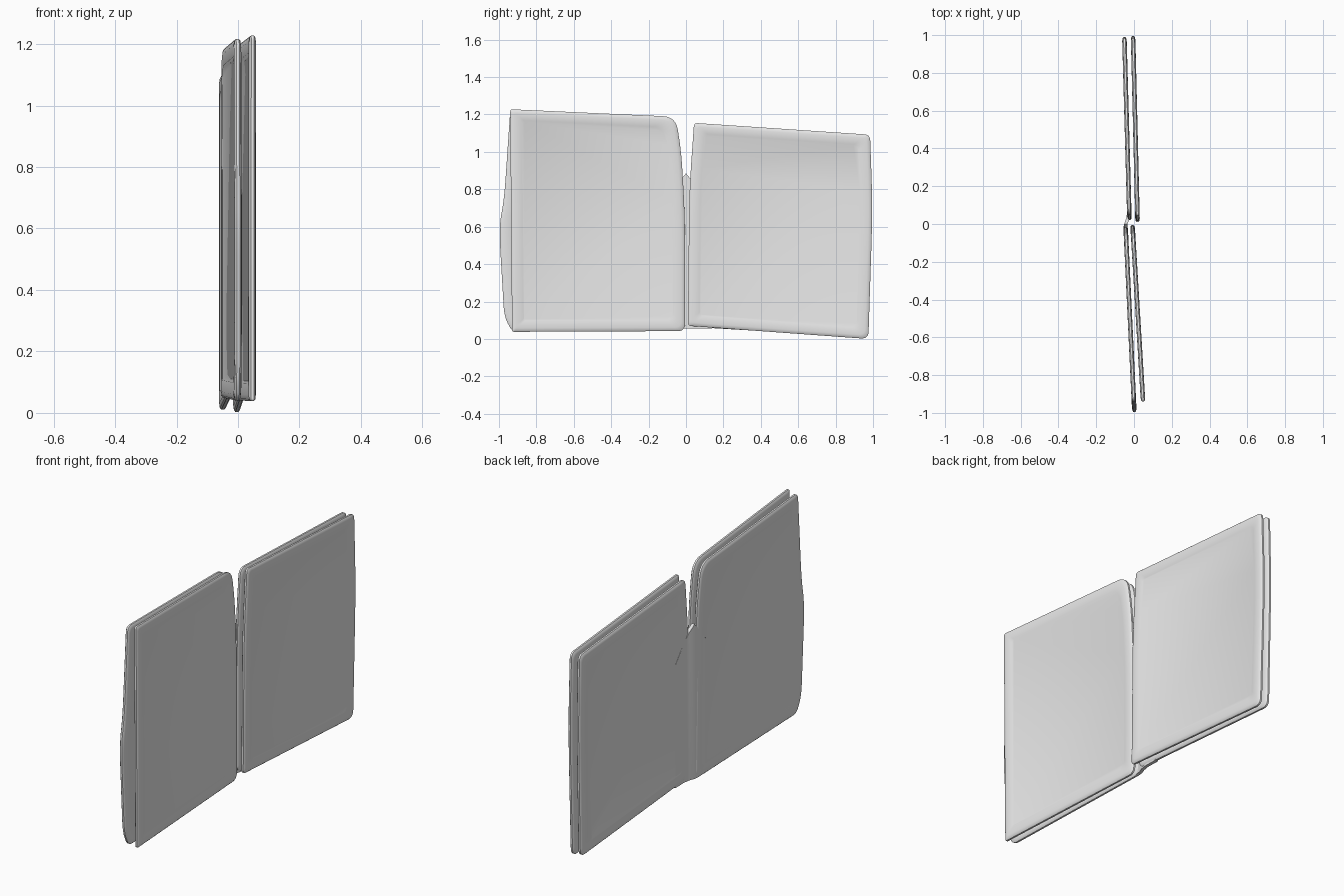
import bpy, bmesh
from mathutils import Vector

cube = bpy.data.objects.get("Cube")
if cube:
    bpy.data.objects.remove(cube, do_unlink=True)

grey = bpy.data.materials.new("light grey")
grey.use_nodes = True
grey.diffuse_color = (0.8, 0.8, 0.8, 1)
grey.node_tree.nodes["Principled BSDF"].inputs["Base Color"].default_value = (0.8, 0.8, 0.8, 1)


def finish(name, bm):
    bmesh.ops.recalc_face_normals(bm, faces=bm.faces)
    mesh = bpy.data.meshes.new(name)
    bm.to_mesh(mesh)
    bm.free()
    mesh.materials.append(grey)
    obj = bpy.data.objects.new(name, mesh)
    bpy.context.collection.objects.link(obj)
    bpy.ops.object.select_all(action="DESELECT")
    obj.select_set(True)
    bpy.context.view_layer.objects.active = obj
    bpy.ops.object.shade_smooth_by_angle(angle=0.6)


def rounded(corners, steps=6):
    """Round each (y, z, radius) corner with a short curve."""
    out = []
    for i, (y, z, r) in enumerate(corners):
        p = Vector((y, z))
        a = Vector(corners[i - 1][:2]) - p
        b = Vector(corners[(i + 1) % len(corners)][:2]) - p
        a = p + a.normalized() * min(r, a.length * 0.45)
        b = p + b.normalized() * min(r, b.length * 0.45)
        for k in range(steps + 1):
            t = k / steps
            out.append(a * (1 - t) ** 2 + p * 2 * t * (1 - t) + b * t * t)
    return out


def panel(name, corners, x_front, x_back, thick=0.024):
    """Thin padded sheet with a soft rim and a shallow inset on both faces."""
    pts = rounded(corners)
    ys, zs = [p.x for p in pts], [p.y for p in pts]
    y0, y1, z0, z1 = min(ys), max(ys), min(zs), max(zs)
    h = thick / 2
    # (inset from the edge, offset from the middle of the sheet)
    half = [(0.0, 0.4), (0.006, 0.8), (0.02, 1.0), (0.058, 0.9), (0.064, 0.72)]
    section = [(d, -s) for d, s in reversed(half)] + half
    bm = bmesh.new()
    rings = []
    for d, s in section:
        ring = []
        for p in pts:
            y = (y0 + y1) / 2 + (p.x - (y0 + y1) / 2) * (1 - 2 * d / (y1 - y0))
            z = (z0 + z1) / 2 + (p.y - (z0 + z1) / 2) * (1 - 2 * d / (z1 - z0))
            x = x_front + (x_back - x_front) * (y - y0) / (y1 - y0)
            ring.append(bm.verts.new((x + s * h, y, z)))
        rings.append(ring)
    n = len(pts)
    for a, b in zip(rings, rings[1:]):
        for i in range(n):
            j = (i + 1) % n
            bm.faces.new((a[i], a[j], b[j], b[i]))
    bm.faces.new(rings[0])
    bm.faces.new(rings[-1])
    finish(name, bm)


# Front pair of sheets
panel("front_inner_panel",
      [(-0.93, 0.038, 0.01), (-0.005, 0.042, 0.04), (-0.005, 0.65, 0.2),
       (-0.025, 1.0, 0.1), (-0.055, 1.188, 0.07), (-0.94, 1.228, 0.015)],
      0.048, -0.008)
panel("front_outer_panel",
      [(-0.93, 0.04, 0.03), (-0.972, 0.12, 0.06), (-1.0, 0.6, 0.12),
       (-0.972, 0.75, 0.1), (-0.94, 1.218, 0.03), (-0.06, 1.182, 0.07),
       (-0.02, 0.95, 0.1), (-0.005, 0.05, 0.04)],
      0.002, -0.045)

# Back pair of sheets
panel("back_inner_panel",
      [(0.01, 0.07, 0.02), (0.975, 0.0, 0.04), (0.998, 0.7, 0.2),
       (0.984, 1.092, 0.03), (0.043, 1.155, 0.02), (0.018, 0.8, 0.15)],
      0.019, -0.005)
panel("back_outer_panel",
      [(0.02, 0.065, 0.03), (0.975, 0.008, 0.04), (0.992, 0.7, 0.2),
       (0.982, 1.09, 0.03), (0.05, 1.145, 0.04), (0.02, 0.8, 0.15)],
      -0.024, -0.051)

# Flexible spine joining the two outer sheets, with a sloped top
path = [(-0.028, 0.14), (-0.026, 0.07), (-0.032, 0.03), (-0.043, 0.0),
        (-0.046, -0.03), (-0.043, -0.09)]
bm = bmesh.new()
rows = []
for x, y in path:
    top = 0.885 - 1.2 * abs(y)
    rows.append([bm.verts.new((x + s * 0.009, y, z))
                 for s, z in ((-1, 0.055), (1, 0.055), (1, top), (-1, top))])
for a, b in zip(rows, rows[1:]):
    for i in range(4):
        j = (i + 1) % 4
        bm.faces.new((a[i], a[j], b[j], b[i]))
bm.faces.new(rows[0])
bm.faces.new(rows[-1])
finish("spine_hinge", bm)
